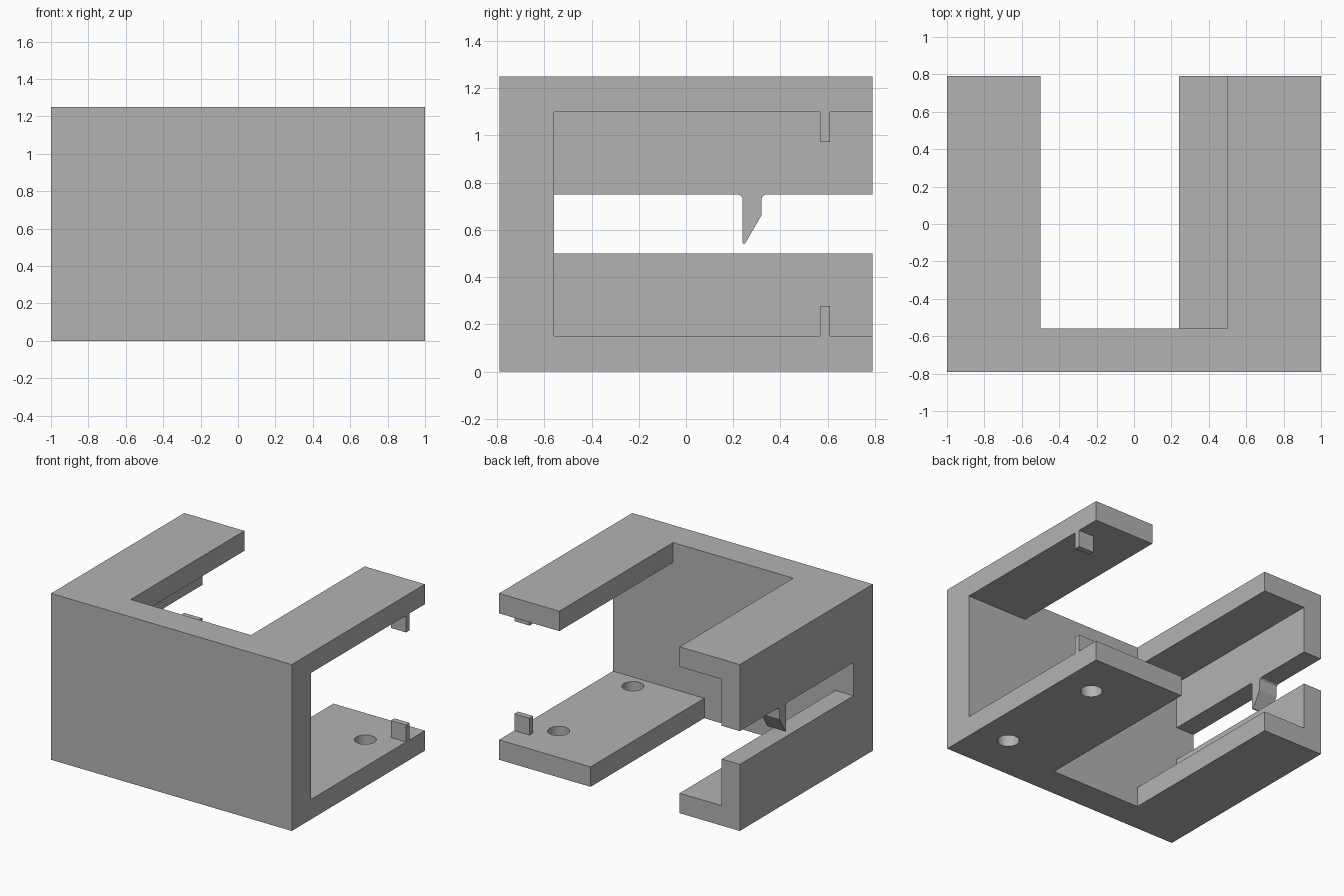
import bpy
import bmesh
from math import cos, sin, pi

if "Cube" in bpy.data.objects:
    bpy.data.objects.remove(bpy.data.objects["Cube"], do_unlink=True)

# Single grey plastic
grey = bpy.data.materials.new("grey_plastic")
grey.use_nodes = True
COLOUR = (0.45, 0.45, 0.45, 1)
grey.diffuse_color = COLOUR
grey.node_tree.nodes["Principled BSDF"].inputs["Base Color"].default_value = COLOUR


def finish(name, bm):
    bmesh.ops.recalc_face_normals(bm, faces=bm.faces)
    mesh = bpy.data.meshes.new(name)
    bm.to_mesh(mesh)
    bm.free()
    mesh.materials.append(grey)
    obj = bpy.data.objects.new(name, mesh)
    bpy.context.collection.objects.link(obj)
    return obj


def box(name, x, y, z):
    bm = bmesh.new()
    bmesh.ops.create_cube(bm, size=1)
    for v in bm.verts:
        v.co = [r[0] if c < 0 else r[1] for c, r in zip(v.co, (x, y, z))]
    return finish(name, bm)


def cylinder(name, x, y, radius, height):
    bm = bmesh.new()
    bmesh.ops.create_cone(bm, cap_ends=True, segments=48, radius1=radius,
                          radius2=radius, depth=height)
    bmesh.ops.translate(bm, vec=(x, y, 0), verts=bm.verts)
    return finish(name, bm)


def cut(target, cutters):
    for c in cutters:
        c.hide_render = True
        mod = target.modifiers.new(c.name, "BOOLEAN")
        mod.operation = "DIFFERENCE"
        mod.solver = "EXACT"
        mod.object = c
    graph = bpy.context.evaluated_depsgraph_get()
    result = bpy.data.meshes.new_from_object(target.evaluated_get(graph))
    target.modifiers.clear()
    target.data = result
    for c in cutters:
        bpy.data.objects.remove(c, do_unlink=True)


HALF_Y, HEIGHT, WALL = 0.79, 1.25, 0.15
FRONT_IN = -0.56          # inner face of the thick front wall
BACK = (FRONT_IN, 1)      # cutters run out through the open back

# Bracket body: a block hollowed out and opened on the top, bottom and sides
body = box("bracket_body", (-1, 1), (-HALF_Y, HALF_Y), (0, HEIGHT))
cut(body, [
    box("cavity_cutter", (WALL - 1, 1.2), BACK, (WALL, HEIGHT - WALL)),
    box("top_gap_cutter", (-0.5, 0.5), BACK, (1, 1.5)),
    box("bottom_gap_cutter", (-0.5, 0.24), BACK, (-0.2, 0.3)),
    box("side_slot_cutter", (-1.2, -0.7), BACK, (0.5, 0.75)),
    cylinder("front_hole_cutter", 0.75, -0.44, 0.075, 0.6),
    cylinder("back_hole_cutter", 0.75, 0.44, 0.075, 0.6),
])

# Locating pegs on the open side, one up from the floor and one down from the top
for name, z in (("lower_peg", (WALL, 0.277)), ("upper_peg", (0.973, HEIGHT - WALL))):
    box(name, (0.873, 1), (0.567, 0.61), z)

# Snap hook hanging into the side slot, with filleted root and slanted tip
R = 0.022
turns = [i * pi / 12 for i in range(7)]
profile = [(0.24 - R + R * sin(a), 0.75 - R + R * cos(a)) for a in turns]
profile += [(0.24, 0.546), (0.244, 0.54), (0.25, 0.542), (0.32, 0.662)]
profile += [(0.32 + R - R * cos(a), 0.75 - R + R * sin(a)) for a in turns]
bm = bmesh.new()
face = bm.faces.new([bm.verts.new((-1, y, z)) for y, z in profile])
side = bmesh.ops.extrude_face_region(bm, geom=[face])["geom"]
bmesh.ops.translate(bm, vec=(WALL, 0, 0),
                    verts=[g for g in side if isinstance(g, bmesh.types.BMVert)])
finish("snap_hook", bm)

# Smooth the round holes and fillets, keep the edges sharp
for name in ("bracket_body", "snap_hook"):
    bpy.ops.object.select_all(action="DESELECT")
    obj = bpy.data.objects[name]
    obj.select_set(True)
    bpy.context.view_layer.objects.active = obj
    bpy.ops.object.shade_smooth_by_angle(angle=pi / 8)
